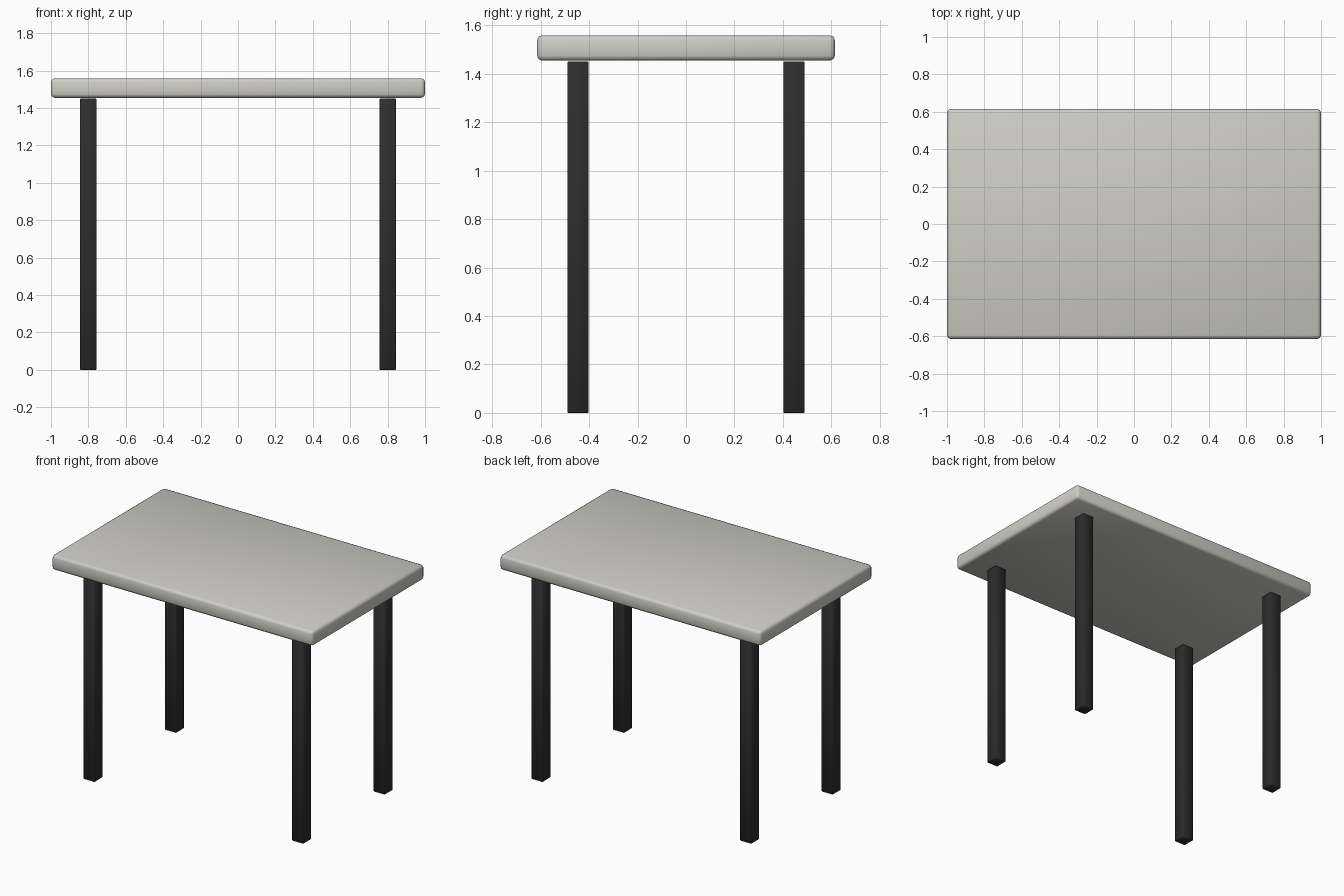
import bpy

cube = bpy.data.objects.get("Cube")
if cube:
    bpy.data.objects.remove(cube, do_unlink=True)


def material(name, colour):
    mat = bpy.data.materials.new(name)
    mat.use_nodes = True
    mat.diffuse_color = colour
    mat.node_tree.nodes["Principled BSDF"].inputs["Base Color"].default_value = colour
    return mat


def rounded_box(name, size, centre, mat, radius, segments):
    bpy.ops.mesh.primitive_cube_add(size=1, location=centre)
    obj = bpy.context.object
    obj.name = name
    obj.scale = size
    bpy.ops.object.transform_apply(location=False, rotation=False, scale=True)
    bevel = obj.modifiers.new("Rounded edges", "BEVEL")
    bevel.width = radius
    bevel.segments = segments
    obj.data.materials.append(mat)
    bpy.ops.object.shade_smooth()
    return obj


stone = material("warm pale grey", (0.62, 0.62, 0.56, 1))
black = material("charcoal black", (0.026, 0.026, 0.026, 1))

# Thick slab top with softened edges
rounded_box("table_top", (2.0, 1.23, 0.104), (0, 0, 1.507), stone, 0.02, 2)

# Four square legs, just short of the slab
for side, x in (("left", 0.8), ("right", -0.8)):
    for end, y in (("front", -0.446), ("back", 0.446)):
        rounded_box(f"{end}_{side}_leg", (0.088, 0.088, 1.451),
                    (x, y, 0.7255), black, 0.004, 1)
